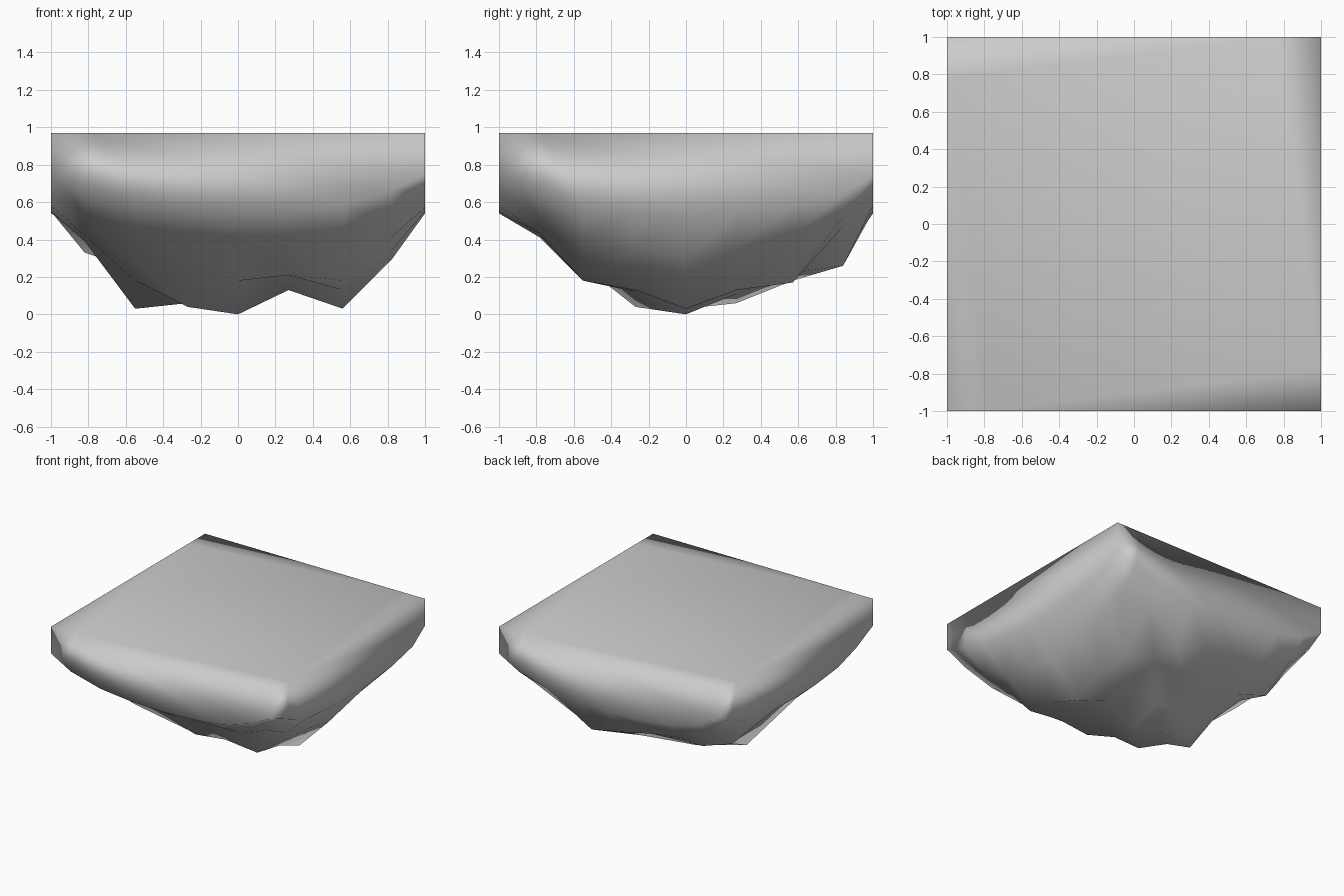
import bpy, bmesh

if "Cube" in bpy.data.objects:
    bpy.data.objects.remove(bpy.data.objects["Cube"])

TOP = 0.97
KNOTS_X = [-1, -.82, -.55, -.27, 0, .27, .56, .82, 1]
KNOTS_Y = [-1, -.78, -.55, -.27, 0, .27, .57, .84, 1]
# height of the rocky underside, one row per y knot, front to back
UNDERSIDE = [
    [.75, .65, .58, .55, .54, .55, .58, .66, .75],
    [.65, .54, .46, .43, .41, .42, .43, .52, .66],
    [.58, .42, .28, .26, .18, .21, .18, .41, .57],
    [.55, .39, .18, .04, .12, .20, .13, .34, .55],
    [.54, .43, .03, .06, .00, .13, .03, .29, .54],
    [.55, .42, .15, .06, .11, .20, .13, .36, .55],
    [.58, .33, .24, .33, .18, .22, .17, .41, .58],
    [.66, .50, .41, .37, .31, .26, .47, .52, .64],
    [.75, .65, .58, .55, .54, .55, .58, .65, .75],
]

stone = bpy.data.materials.new("grey stone")
stone.diffuse_color = (0.6, 0.6, 0.6, 1)
stone.use_nodes = True
stone.node_tree.nodes["Principled BSDF"].inputs["Base Color"].default_value = stone.diffuse_color

bm = bmesh.new()

# rocky underside
grid = [[bm.verts.new((x, y, z)) for x, z in zip(KNOTS_X, row)]
        for y, row in zip(KNOTS_Y, UNDERSIDE)]
for j in range(8):
    for i in range(8):
        bm.faces.new((grid[j][i], grid[j + 1][i], grid[j + 1][i + 1], grid[j][i + 1]))

# square rim: four corners, and one point near the start of each side
corners, pins = [], []
x, y, px, py = -1, -1, -.78, -1
for k in range(4):
    corners.append(bm.verts.new((x, y, TOP)))
    pins.append(bm.verts.new((px, py, TOP)))
    x, y, px, py = -y, x, -py, px

# flat top: large middle face and a slim triangle at each corner
bm.faces.new(pins)
for k in range(4):
    bm.faces.new((corners[k], pins[k], pins[k - 1]))

# upright walls, fanned from the rim point down to the underside
edges = [grid[0], [r[8] for r in grid], grid[8][::-1], [r[0] for r in grid][::-1]]
for k, low in enumerate(edges):
    pin = pins[k]
    bm.faces.new((corners[k], low[0], pin))
    for a, b in zip(low, low[1:]):
        bm.faces.new((pin, a, b))
    bm.faces.new((pin, low[-1], corners[(k + 1) % 4]))

bmesh.ops.recalc_face_normals(bm, faces=bm.faces)
for f in bm.faces:
    f.smooth = True
mesh = bpy.data.meshes.new("rock_block")
bm.to_mesh(mesh)
bm.free()
mesh.materials.append(stone)
rock = bpy.data.objects.new("rock_block", mesh)
bpy.context.collection.objects.link(rock)

# soft shading that follows the largest faces
soft = rock.modifiers.new("soft_shading", 'WEIGHTED_NORMAL')
soft.mode = 'FACE_AREA'
soft.weight = 50
